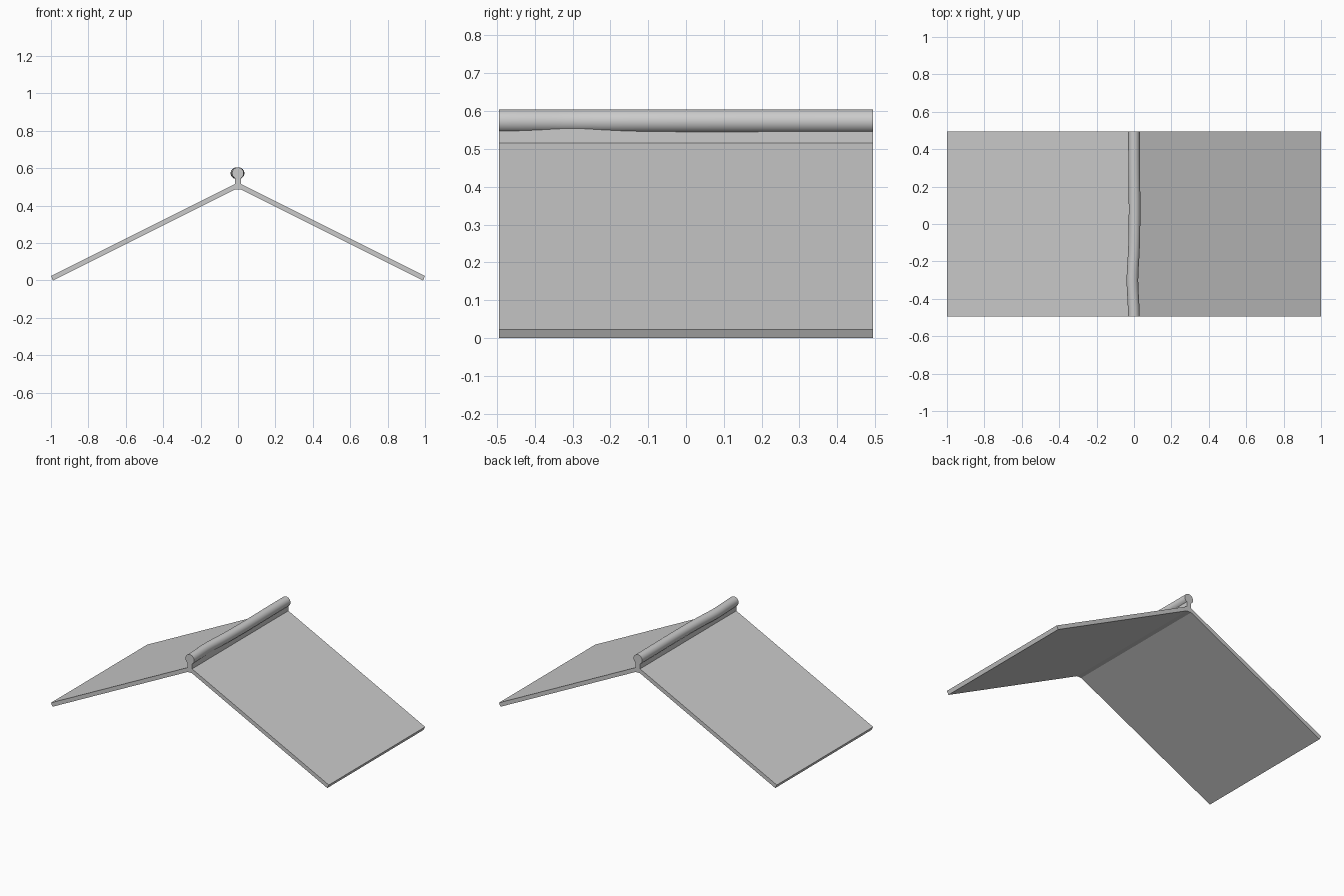
import bpy, bmesh, math

if "Cube" in bpy.data.objects:
    bpy.data.objects.remove(bpy.data.objects["Cube"])

HALF_LEN = 0.495


def loft(name, rings):
    """Closed skin through a list of matching rings, capped at both ends."""
    bm = bmesh.new()
    loops = [[bm.verts.new(p) for p in ring] for ring in rings]
    n = len(loops[0])
    for a, b in zip(loops, loops[1:]):
        for i in range(n):
            j = (i + 1) % n
            bm.faces.new((a[i], a[j], b[j], b[i]))
    bm.faces.new(loops[0])
    bm.faces.new(loops[-1])
    bmesh.ops.recalc_face_normals(bm, faces=bm.faces)
    mesh = bpy.data.meshes.new(name)
    bm.to_mesh(mesh)
    bm.free()
    ob = bpy.data.objects.new(name, mesh)
    bpy.context.collection.objects.link(ob)
    return ob


# Roof: half profile mirrored into a gable with an upright web at the ridge
half = [(0.016, 0.56), (0.016, 0.515), (1.0, 0.023), (0.989, 0.0), (0.016, 0.4865)]
profile = half + [(-x, z) for x, z in reversed(half)]
loft("roof_panels", [[(x, y, z) for x, z in profile] for y in (-HALF_LEN, HALF_LEN)])

# Ridge roll: round bar that wanders slightly sideways along its length
SIDES, STEPS, RADIUS, HEIGHT = 32, 40, 0.031, 0.573


def sway(y):
    dip = -0.0085 * math.exp(-((y + 0.3) / 0.12) ** 2)
    return dip + 0.003 * math.exp(-((y - 0.08) / 0.2) ** 2)


rings = []
for k in range(STEPS + 1):
    y = -HALF_LEN + 2 * HALF_LEN * k / STEPS
    rings.append([(sway(y) + RADIUS * math.cos(a), y, HEIGHT + RADIUS * math.sin(a))
                  for a in (2 * math.pi * i / SIDES for i in range(SIDES))])
roll = loft("ridge_roll", rings)
bpy.context.view_layer.objects.active = roll
roll.select_set(True)
bpy.ops.object.shade_smooth_by_angle(angle=math.radians(35))
